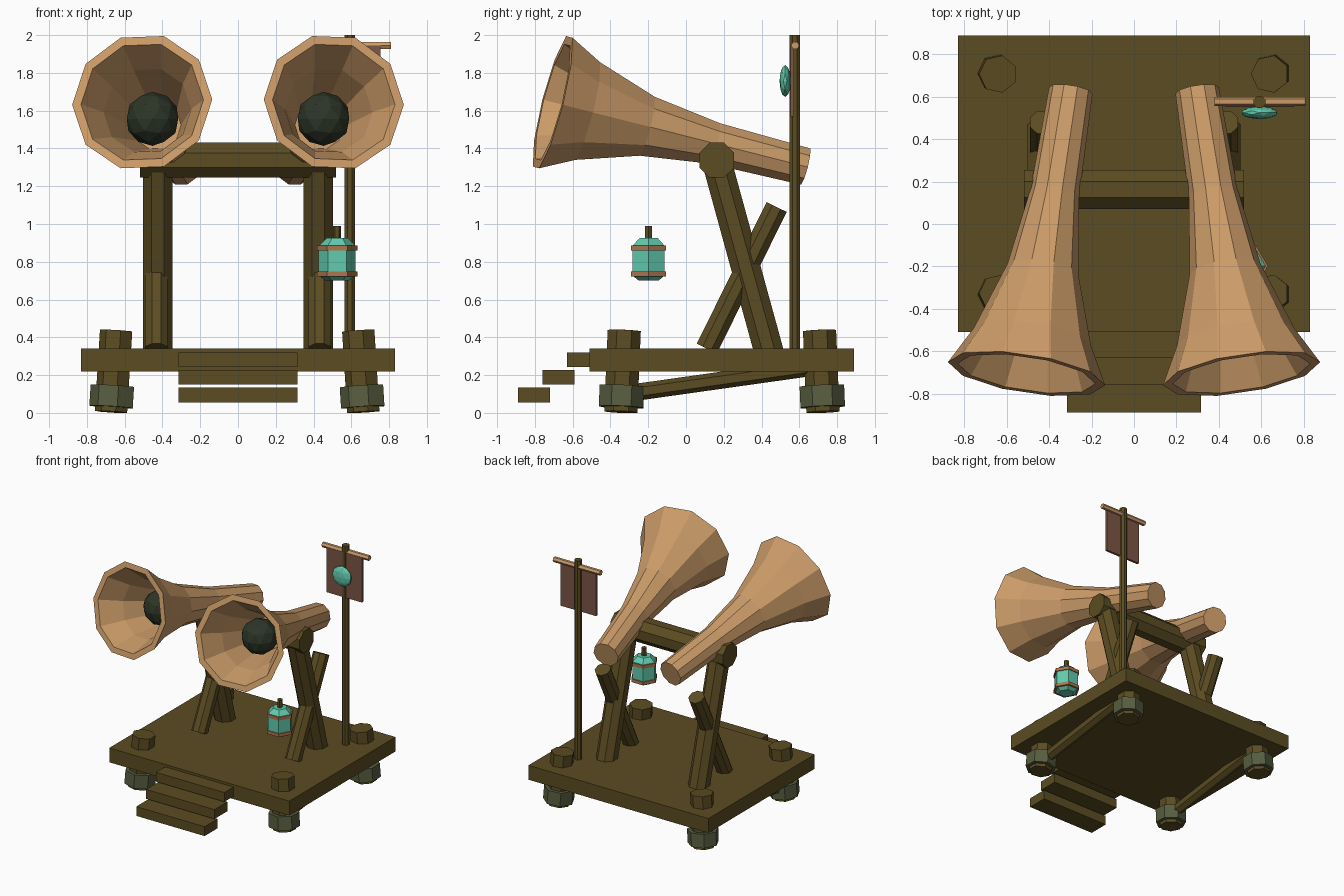
import bpy, bmesh, math
from mathutils import Vector, Matrix

cube = bpy.data.objects.get("Cube")
if cube:
    bpy.data.objects.remove(cube, do_unlink=True)


def material(name, r, g, b):
    m = bpy.data.materials.new(name)
    m.use_nodes = True
    m.diffuse_color = (r, g, b, 1)
    m.node_tree.nodes["Principled BSDF"].inputs["Base Color"].default_value = (r, g, b, 1)
    return m


WOOD = material("dark wood", .105, .072, .016)
HORN = material("tan horn", .60, .33, .14)
STONE = material("mossy stone", .095, .11, .05)
BALL = material("dark green", .026, .036, .02)
TEAL = material("teal glow", .12, .60, .42)
CLOTH = material("red brown cloth", .20, .092, .06)
COPPER = material("copper trim", .42, .18, .075)


def finish(bm, name, mat):
    bmesh.ops.recalc_face_normals(bm, faces=bm.faces[:])
    me = bpy.data.meshes.new(name)
    bm.to_mesh(me)
    bm.free()
    me.materials.append(mat)
    ob = bpy.data.objects.new(name, me)
    bpy.context.collection.objects.link(ob)
    return ob


def box(name, mat, lo, hi):
    lo, hi = Vector(lo), Vector(hi)
    bm = bmesh.new()
    bmesh.ops.create_cube(bm, size=1)
    bmesh.ops.scale(bm, vec=hi - lo, verts=bm.verts)
    bmesh.ops.translate(bm, vec=(lo + hi) / 2, verts=bm.verts)
    return finish(bm, name, mat)


def lathe(name, mat, start, end, profile, sides, phase=0.0):
    """Rings of (fraction along the axis, radius), capped at both ends."""
    start, end = Vector(start), Vector(end)
    d = (end - start).normalized()
    ref = Vector((0, 0, 1)) if abs(d.x) > .9 else Vector((1, 0, 0))
    u = (ref - d * ref.dot(d)).normalized()
    v = d.cross(u)
    bm = bmesh.new()
    rings = []
    for t, r in profile:
        c = start.lerp(end, t)
        angles = [(i + phase) * math.tau / sides for i in range(sides)]
        rings.append([bm.verts.new(c + r * (math.cos(a) * u + math.sin(a) * v)) for a in angles])
    for a, b in zip(rings, rings[1:]):
        for i in range(sides):
            j = (i + 1) % sides
            bm.faces.new((a[i], a[j], b[j], b[i]))
    bm.faces.new(rings[0])
    bm.faces.new(rings[-1])
    return finish(bm, name, mat)


def rod(name, mat, start, end, r, sides=8, phase=.5):
    return lathe(name, mat, start, end, [(0, r), (1, r)], sides, phase)


def ball(name, mat, centre, scale, subdivisions=2):
    bm = bmesh.new()
    bmesh.ops.create_icosphere(bm, subdivisions=subdivisions, radius=1)
    bmesh.ops.transform(bm, verts=bm.verts,
                        matrix=Matrix.Translation(centre) @ Matrix.Diagonal((*scale, 1)))
    return finish(bm, name, mat)


# Platform and steps
box("platform", WOOD, (-.83, -.51, .22), (.83, .89, .34))
for i in range(3):
    y, z = -.63 - .13 * i, .242 - .093 * i
    box(f"step_{i + 1}", WOOD, (-.315, y, z), (.315, y + .17, z + .078))

# Horn profile: small end, outside, rim, then the inside down to the throat
horn_profile = [(1, .104), (.64, .116), (.37, .169), (.13, .28), (0, .375),
                (0, .328), (.13, .235), (.37, .13)]

for s, side in ((1, "left"), (-1, "right")):
    # Corner posts leaning slightly outward, with stone feet
    for y, out, where in ((-.335, -1, "front"), (.715, 1, "back")):
        low = Vector((s * .668, y + out * .01, .005))
        top = Vector((s * .641, y - out * .008, .435))
        rod(f"{where}_{side}_post", WOOD, low, top, .09, 7)
        rod(f"{where}_{side}_foot", STONE, low.lerp(top, .06), low.lerp(top, .32), .121, 7)
    rod(f"{side}_under_brace", WOOD, (s * .655, -.33, .10), (s * .655, .70, .245), .045, 6)

    # Crossed supports
    rod(f"{side}_upright", WOOD, (s * .425, .44, .32), (s * .425, .16, 1.34), .084)
    rod(f"{side}_cross_support", WOOD, (s * .432, .11, .34), (s * .432, .48, 1.09), .064)

    # Horn with a ball in its throat
    mouth, tail = Vector((s * .507, -.706, 1.645)), Vector((s * .298, .63, 1.305))
    lathe(f"{side}_horn", HORN, mouth, tail, horn_profile, 10)
    ball(f"{side}_horn_ball", BALL, mouth.lerp(tail, .26), (.143, .143, .143))

rod("cross_beam", WOOD, (-.52, .163, 1.338), (.52, .163, 1.338), .1)

# Flag
rod("flag_pole", WOOD, (.592, .575, .32), (.592, .575, 2), .03)
rod("flag_crossbar", HORN, (.38, .578, 1.945), (.81, .578, 1.945), .022, 6)
box("flag_cloth", CLOTH, (.43, .553, 1.57), (.755, .573, 1.945))
ball("flag_disc", TEAL, (.592, .525, 1.757), (.088, .03, .084))

# Lantern
lx, ly = .525, -.198
lathe("lantern_glass", TEAL, (lx, ly, .70), (lx, ly, .925),
      [(0, .06), (.12, .098), (.82, .098), (1, .056)], 6)
for z, where in ((.722, "lower"), (.86, "upper")):
    rod(f"lantern_{where}_band", COPPER, (lx, ly, z), (lx, ly, z + .027), .107, 6, 0)
rod("lantern_stem", WOOD, (lx, ly, .91), (lx, ly, .99), .021, 6, 0)
